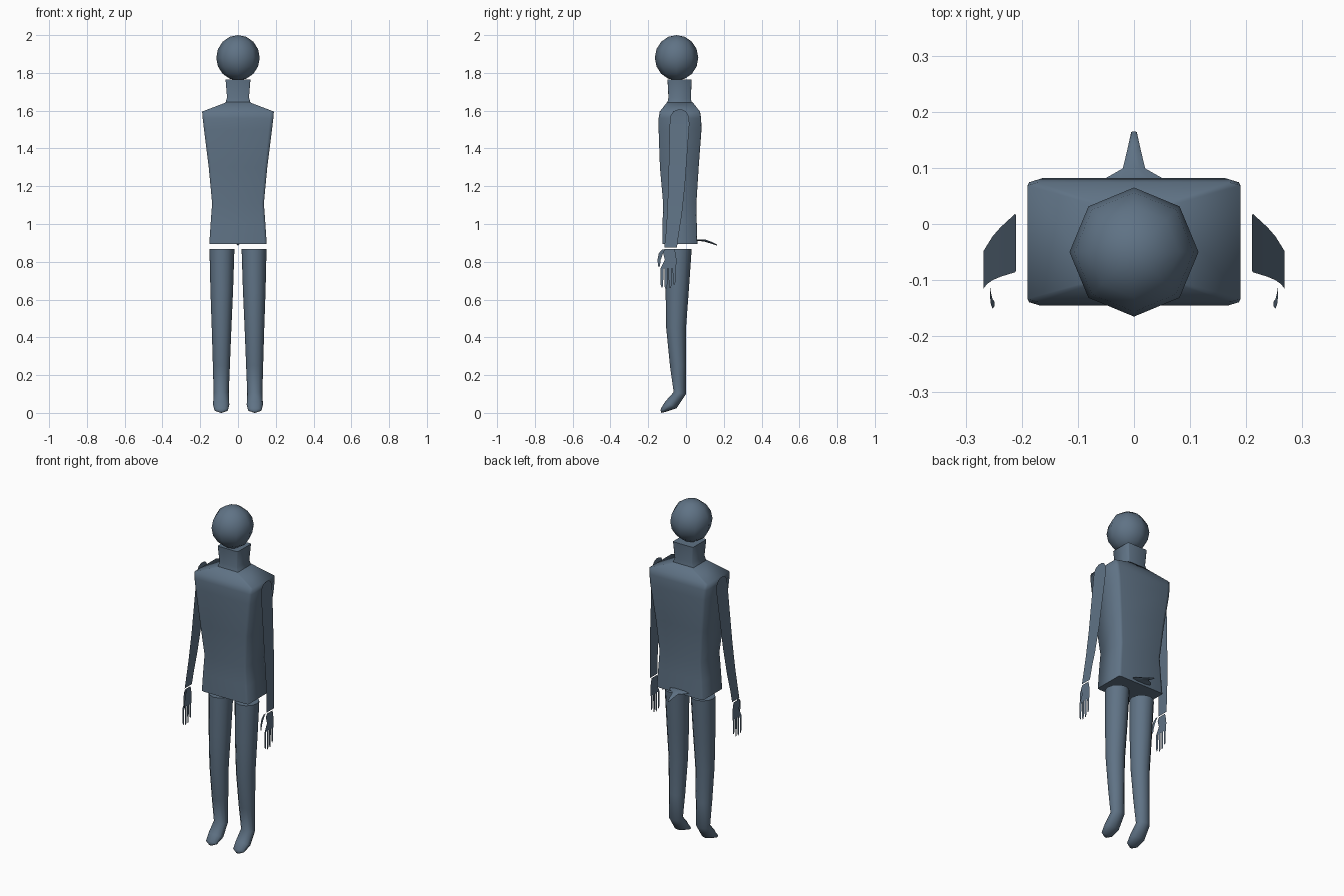
import bpy, math
from mathutils import Vector

if "Cube" in bpy.data.objects:
    bpy.data.objects.remove(bpy.data.objects["Cube"])

# Slate blue-grey for every part
slate = bpy.data.materials.new("slate")
slate.diffuse_color = (.115, .17, .235, 1)
slate.use_nodes = True
slate.node_tree.nodes["Principled BSDF"].inputs["Base Color"].default_value = slate.diffuse_color


def finish(ob):
    ob.data.materials.append(slate)
    bpy.ops.object.select_all(action='DESELECT')
    ob.select_set(True)
    bpy.context.view_layer.objects.active = ob
    bpy.ops.object.shade_smooth_by_angle(angle=math.radians(85))
    return ob


def make(name, verts, faces):
    me = bpy.data.meshes.new(name)
    me.from_pydata([tuple(v) for v in verts], [], faces)
    me.update()
    ob = bpy.data.objects.new(name, me)
    bpy.context.collection.objects.link(ob)
    return finish(ob)


def loft(name, section, rings):
    """Each ring: centre x, half width, front (y, z), back (y, z)."""
    n, verts = len(section), []
    for cx, rx, front, back in rings:
        f, b = Vector((0, *front)), Vector((0, *back))
        for u, v in section:
            p = (f + b) / 2 + (b - f) / 2 * v
            p.x = cx + rx * u
            verts.append(p)
    faces = [(i * n + j, i * n + (j + 1) % n, (i + 1) * n + (j + 1) % n, (i + 1) * n + j)
             for i in range(len(rings) - 1) for j in range(n)]
    faces += [tuple(reversed(range(n))), tuple(range(len(verts) - n, len(verts)))]
    return make(name, verts, faces)


def strip(name, rows, s):
    """Thin sheet from rows of (z, x, y front, y back)."""
    verts = []
    for z, x, y0, y1 in rows:
        verts += [(s * x, y0, z), (s * x, y1, z)]
    faces = [(2 * i, 2 * i + 1, 2 * i + 3, 2 * i + 2)[::-s] for i in range(len(rows) - 1)]
    return make(name, verts, faces)


def circle(n):
    return [(math.cos(2 * math.pi * i / n), math.sin(2 * math.pi * i / n)) for i in range(n)]


# Box section with cut corners
BOX = [(1, -.95), (1, .95), (.9, 1), (-.9, 1), (-1, .95), (-1, -.95), (-.9, -1), (.9, -1)]

# Head
bpy.ops.mesh.primitive_uv_sphere_add(segments=8, ring_count=8, radius=1, location=(0, -.05, 1.88))
head = bpy.context.object
head.name = "head"
head.scale = (.115, .115, .12)
finish(head)

# Neck
loft("neck", BOX, [(0, .068, (-.1, 1.635), (.03, 1.635)),
                   (0, .058, (-.093, 1.67), (.026, 1.67)),
                   (0, .066, (-.098, 1.765), (.03, 1.765))])

# Torso
loft("torso", BOX, [(0, w, (a, z), (b, z)) for z, w, a, b in [
    (.895, .152, -.125, .06), (1.0, .145, -.124, .057), (1.11, .137, -.121, .055),
    (1.3, .155, -.138, .067), (1.5, .18, -.145, .082), (1.56, .187, -.145, .08),
    (1.595, .19, -.139, .074), (1.645, .06, -.1, .035)]])

# Small tail at the back
loft("tail", circle(6), [(0, .065, (.055, .908), (.055, .92)),
                         (0, .05, (.082, .908), (.082, .92)),
                         (0, .02, (.098, .906), (.1, .92)),
                         (0, .012, (.13, .896), (.134, .907)),
                         (0, .005, (.163, .886), (.165, .892))])

for side, s in (("right", 1), ("left", -1)):
    # Leg with pointed foot
    loft(side + "_leg", circle(12), [
        (s * .085, .066, (-.105, .868), (.03, .868)),
        (s * .086, .060, (-.108, .65), (.015, .65)),
        (s * .087, .052, (-.105, .45), (0, .45)),
        (s * .088, .045, (-.085, .25), (0, .25)),
        (s * .089, .040, (-.065, .11), (0, .1)),
        (s * .089, .043, (-.11, .06), (-.05, .025)),
        (s * .089, .036, (-.132, .025), (-.11, .005)),
        (s * .089, .010, (-.135, .012), (-.13, 0))])

    # Flat arm with rounded shoulder
    strip(side + "_arm", [
        (1.605, .21, -.045, -.02), (1.595, .21, -.068, 0), (1.57, .21, -.083, .015),
        (1.53, .212, -.086, .018), (1.2, .238, -.094, -.006),
        (1.05, .252, -.1, -.022), (.95, .262, -.107, -.038), (.875, .268, -.115, -.048)], s)

    # Flat hand
    strip(side + "_palm", [(.868, .268, -.112, -.062), (.85, .268, -.122, -.056),
                           (.81, .268, -.112, -.05), (.765, .268, -.135, -.053)], s)
    for i, tip in enumerate((.665, .655, .66, .68)):
        y = -.127 + i * .0215
        strip(f"{side}_finger_{i + 1}", [(.768, .268, y - .008, y + .008),
                                         (tip + .012, .268, y - .007, y + .006),
                                         (tip, .268, y - .003, y + .003)], s)
    # Thumb turned inward
    strip(side + "_thumb", [(.865, .257, -.126, -.108), (.845, .255, -.144, -.122),
                            (.81, .252, -.151, -.134), (.775, .249, -.147, -.138)], s)
